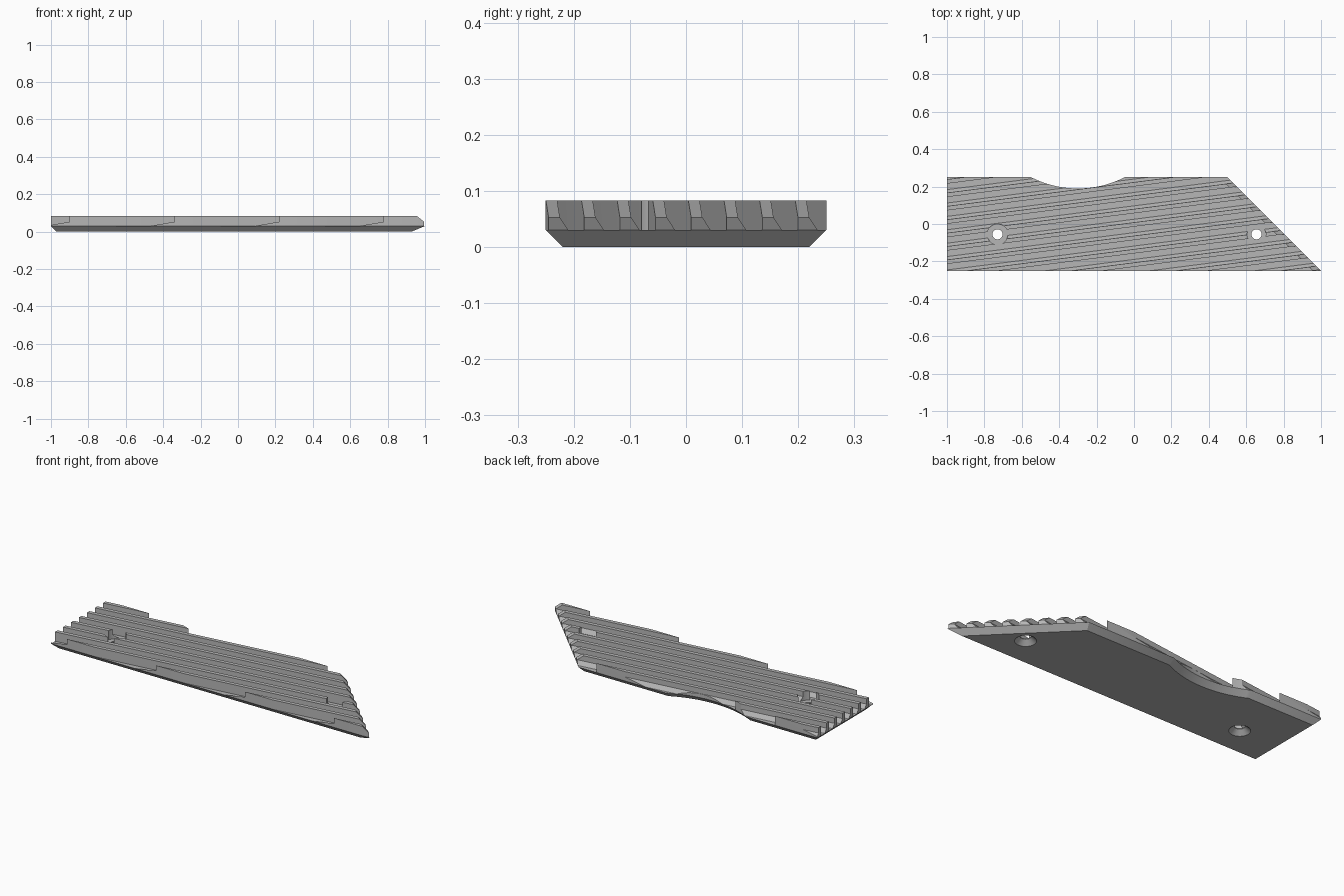
import bpy, bmesh, math
from mathutils import Vector, Matrix

if "Cube" in bpy.data.objects:
    bpy.data.objects.remove(bpy.data.objects["Cube"])

# Shared dimensions
BASE, TOP = 0.03, 0.083           # plate thickness, height of ribs
HALF = 0.25                       # half depth of the plate
NOTCH = (-0.3, 0.74, 0.55)        # centre and radius of the finger notch
HOLES = [(-0.73, -0.055, 0.055), (0.655, -0.055, 0.05)]
SLOPE, PITCH, RIB = 0.128, 0.0716, 0.0226
SLANT = Vector((1, 1, 0)).normalized()

grey = bpy.data.materials.new("matte_grey")
grey.use_nodes = True
grey.diffuse_color = (0.47, 0.47, 0.47, 1)
grey.node_tree.nodes["Principled BSDF"].inputs["Base Color"].default_value = (0.47, 0.47, 0.47, 1)


def make_object(name, bm):
    bmesh.ops.recalc_face_normals(bm, faces=bm.faces)
    mesh = bpy.data.meshes.new(name)
    bm.to_mesh(mesh)
    bm.free()
    mesh.materials.append(grey)
    obj = bpy.data.objects.new(name, mesh)
    bpy.context.collection.objects.link(obj)
    return obj


def cutter(name, x, y, z0, z1, r0, r1, sides=48):
    bm = bmesh.new()
    bmesh.ops.create_cone(bm, cap_ends=True, segments=sides, radius1=r0, radius2=r1,
                          depth=z1 - z0, matrix=Matrix.Translation((x, y, (z0 + z1) / 2)))
    obj = make_object(name, bm)
    obj.hide_render = True
    obj.hide_set(True)
    return obj


def cut(obj, tool):
    mod = obj.modifiers.new(tool.name, 'BOOLEAN')
    mod.operation, mod.solver, mod.object = 'DIFFERENCE', 'EXACT', tool


def outline(d, steps=32):
    """Plate outline moved inwards by d, with the curved notch in the back."""
    y = HALF - d
    edge = 0.75 - d * math.sqrt(2)
    pts = [(-1 + d, -y), (edge + y, -y), (edge - y, y)]
    cx, cy, r = NOTCH[0], NOTCH[1], NOTCH[2] + d
    half = math.acos((cy - y) / r)
    for i in range(steps + 1):
        a = half * (1 - 2 * i / steps)
        pts.append((cx + r * math.sin(a), cy - r * math.cos(a)))
    return pts + [(-1 + d, y)]


# Base plate, bevelled towards the underside
bm = bmesh.new()
low = [bm.verts.new((x, y, 0)) for x, y in outline(0.03)]
high = [bm.verts.new((x, y, BASE)) for x, y in outline(0)]
bm.faces.new(low[::-1])
bm.faces.new(high)
for i in range(len(low)):
    j = (i + 1) % len(low)
    bm.faces.new((low[i], low[j], high[j], high[i]))
plate = make_object("base_plate", bm)

# Slanted ribs: straight south wall, flared foot on the north side
PROFILE = [(-RIB, BASE), (0.017, BASE), (0, 0.053), (0, TOP), (-RIB, TOP)]
PLANES = [((0, -HALF, 0), (0, -1, 0)), ((0, HALF, 0), (0, 1, 0)),
          ((-1, 0, 0), (-1, 0, 0)), ((0.75, 0, 0), SLANT),
          (Vector((0.75, 0, 0.053)), SLANT + Vector((0, 0, 1)))]
bm = bmesh.new()
for k in range(-1, 10):
    offset = -0.278 + PITCH * k
    ends = [[bm.verts.new((x, SLOPE * x + offset + p, z)) for p, z in PROFILE]
            for x in (-2, 2)]
    bm.faces.new(ends[0])
    bm.faces.new(ends[1][::-1])
    for i in range(len(PROFILE)):
        j = (i + 1) % len(PROFILE)
        bm.faces.new((ends[0][i], ends[1][i], ends[1][j], ends[0][j]))
for point, normal in PLANES:
    bmesh.ops.bisect_plane(bm, geom=bm.verts[:] + bm.edges[:] + bm.faces[:],
                           plane_co=point, plane_no=normal, clear_outer=True)
    bmesh.ops.holes_fill(bm, edges=[e for e in bm.edges if e.is_boundary], sides=0)
ribs = make_object("grip_ribs", bm)

# Finger notch and clear circles around the screw holes
cut(ribs, cutter("notch_cutter", NOTCH[0], NOTCH[1], -0.1, 0.2, NOTCH[2], NOTCH[2], 256))
for n, (x, y, r) in enumerate(HOLES):
    cut(ribs, cutter(f"clearance_cutter_{n}", x, y, -0.1, 0.2, r, r))
    cut(plate, cutter(f"countersink_cutter_{n}", x, y, -0.003, 0.026, 0.058, 0.026))
    cut(plate, cutter(f"hole_cutter_{n}", x, y, 0.015, 0.1, 0.027, 0.027))

# Apply the cuts and smooth the curved walls
for obj in (plate, ribs):
    bpy.ops.object.select_all(action='DESELECT')
    obj.select_set(True)
    bpy.context.view_layer.objects.active = obj
    for mod in list(obj.modifiers):
        bpy.ops.object.modifier_apply(modifier=mod.name)
    bpy.ops.object.shade_smooth_by_angle(angle=math.radians(20))
for obj in [o for o in bpy.data.objects if "_cutter" in o.name]:
    bpy.data.objects.remove(obj)
